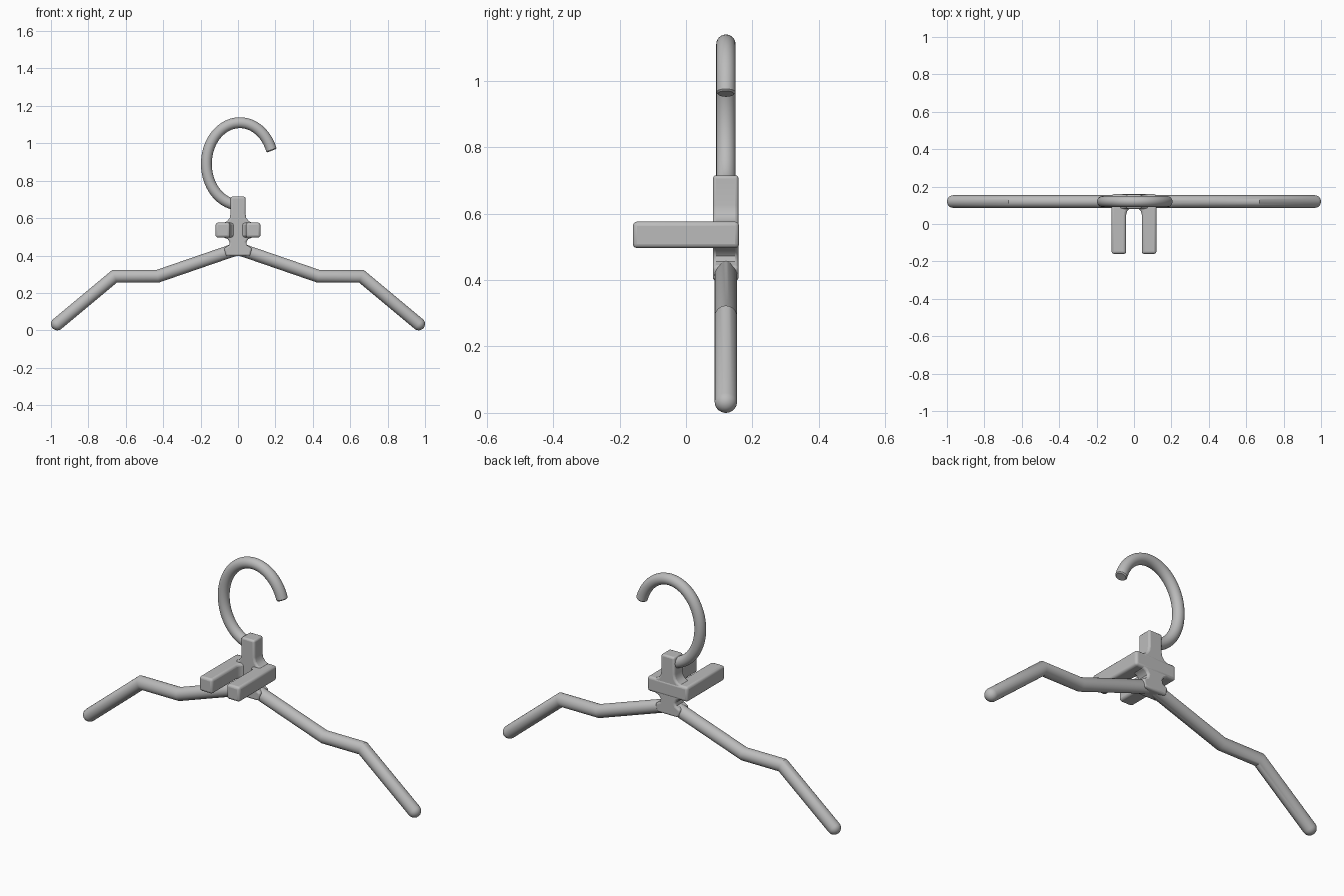
import bpy, bmesh, math
from mathutils import Vector

cube = bpy.data.objects.get("Cube")
if cube:
    bpy.data.objects.remove(cube, do_unlink=True)

DEPTH = 0.12  # y of the hanger's centre plane

grey = bpy.data.materials.new("plain_grey")
grey.use_nodes = True
COLOUR = (0.5, 0.5, 0.5, 1)
grey.diffuse_color = COLOUR
grey.node_tree.nodes["Principled BSDF"].inputs["Base Color"].default_value = COLOUR


def finish(name, bm, bevel=0):
    bmesh.ops.recalc_face_normals(bm, faces=bm.faces)
    mesh = bpy.data.meshes.new(name)
    bm.to_mesh(mesh)
    bm.free()
    mesh.materials.append(grey)
    obj = bpy.data.objects.new(name, mesh)
    bpy.context.collection.objects.link(obj)
    if bevel:
        mod = obj.modifiers.new("rounded_edges", "BEVEL")
        mod.width, mod.segments = bevel, 3
        mod.limit_method, mod.angle_limit = "ANGLE", math.radians(50)
    bpy.ops.object.select_all(action="DESELECT")
    obj.select_set(True)
    bpy.context.view_layer.objects.active = obj
    bpy.ops.object.shade_smooth_by_angle(angle=math.radians(35))
    return obj


def sweep(name, path, sides=24):
    """Tube along (x, z, radius) points with mitred corners."""
    bm = bmesh.new()
    pts = [Vector((x, z)) for x, z, r in path]
    rings = []
    for i, (x, z, r) in enumerate(path):
        a = (pts[i] - pts[max(i - 1, 0)]).normalized()
        b = (pts[min(i + 1, len(pts) - 1)] - pts[i]).normalized()
        t = (a + b).normalized()
        stretch = 1 / max(t.dot(b), t.dot(a))
        ring = []
        for k in range(sides):
            ang = math.tau * k / sides
            u = r * stretch * math.cos(ang)
            ring.append(bm.verts.new((x - t.y * u, DEPTH + r * math.sin(ang), z + t.x * u)))
        rings.append(ring)
    for p, q in zip(rings, rings[1:]):
        for k in range(sides):
            j = (k + 1) % sides
            bm.faces.new((p[k], p[j], q[j], q[k]))
    bm.faces.new(rings[0])
    bm.faces.new(rings[-1])
    return finish(name, bm)


def extrude(name, outline, direction, bevel):
    bm = bmesh.new()
    face = bm.faces.new([bm.verts.new(p) for p in outline])
    out = bmesh.ops.extrude_face_region(bm, geom=[face])
    verts = [v for v in out["geom"] if isinstance(v, bmesh.types.BMVert)]
    bmesh.ops.translate(bm, verts=verts, vec=direction)
    return finish(name, bm, bevel)


# Shoulder arms: one bent bar with domed tips
R = 0.034
tip, elbow = Vector((0.966, 0.034)), Vector((0.66, 0.289))
along = (tip - elbow).normalized()
half = [(0, 0.437, R), (0.43, 0.289, R), (elbow.x, elbow.y, R)]
for step in range(7):
    a = math.radians(step * 14)
    p = tip + along * R * math.sin(a)
    half.append((p.x, p.y, R * math.cos(a)))
arms = [(-x, z, r) for x, z, r in reversed(half[1:])] + half
sweep("shoulder_arms", arms)

# Hook: open oval with a slightly eased end
hook = []
for deg in range(264, 19, -4):
    a = math.radians(deg)
    hook.append((0.01 + 0.179 * math.cos(a), 0.89 + 0.22 * math.sin(a), 0.029))
x, z, r = hook[-1]
hook.append((x + 0.002, z - 0.005, 0.024))
sweep("hook", hook)

# Central post, with fillets toward the clip and the arms
side = [(0.04, 0.715), (0.04, 0.625), (0.044, 0.602), (0.056, 0.585), (0.08, 0.573),
        (0.08, 0.498), (0.055, 0.488), (0.044, 0.472), (0.048, 0.455), (0.075, 0.44),
        (0.065, 0.397)]
outline = side + [(-x, z) for x, z in reversed(side)]
extrude("central_post", [(x, 0.081, z) for x, z in outline], (0, 0.077, 0), 0.01)

# Clip: two forward prongs joined by a rounded arch
prong = [(0.12, 0.16), (0.12, -0.16), (0.042, -0.16)]
arch = [(0.042 * math.cos(math.radians(d)), 0.047 + 0.042 * math.sin(math.radians(d)))
        for d in range(0, 181, 15)]
clip = prong + arch + [(-x, y) for x, y in reversed(prong)]
extrude("clip_prongs", [(x, y, 0.496) for x, y in clip], (0, 0, 0.08), 0.013)
